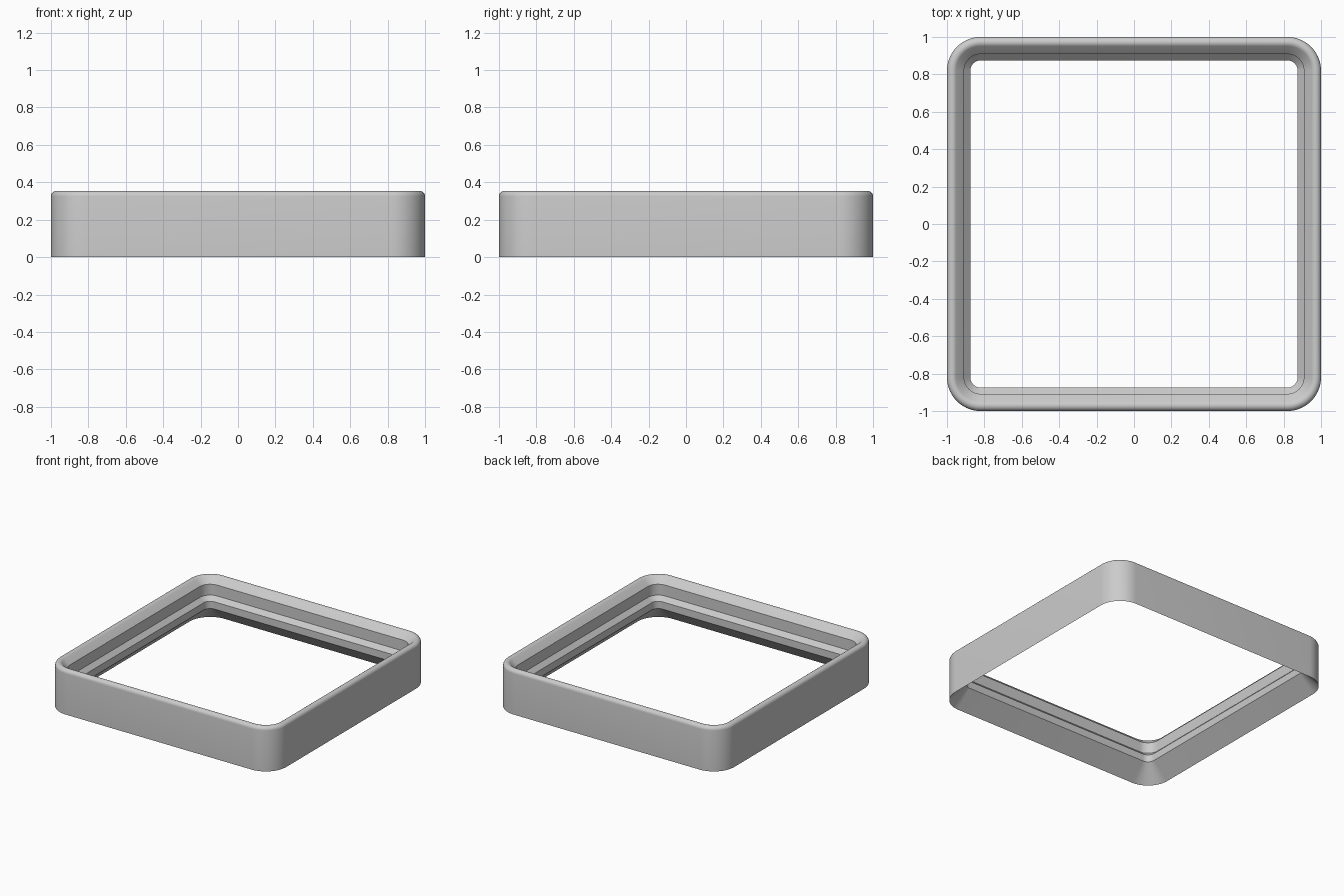
import bpy
import bmesh
from math import sin, cos, pi, radians

cube = bpy.data.objects.get("Cube")
if cube:
    bpy.data.objects.remove(cube, do_unlink=True)

UNIT = 2 / 41.5          # scale from millimetres
CORNER = 3.75            # outer corner radius
HALF = 20.75             # half of the outer width
CORNER_STEPS = 14
TIP = 0.6                # radius of the rounded rim
TIP_STEPS = 8

# Cross-section as (inset from outer wall, height), from the bottom edge inward
profile = [(0, 0), (2.6, 2.6), (2.6, 3.8), (1.9, 4.5), (1.9, 6.3)]
tip_z = 8.2 - TIP * (1 + 2 ** 0.5)
for i in range(TIP_STEPS + 1):
    a = radians(135) * (1 - i / TIP_STEPS)
    profile.append((TIP * (1 - cos(a)), tip_z + TIP * sin(a)))


def rounded_square(inset, z):
    """Points of a rounded square that keeps the same corner centres."""
    points = []
    centre = HALF - CORNER
    radius = CORNER - inset
    for k, (sx, sy) in enumerate([(1, 1), (-1, 1), (-1, -1), (1, -1)]):
        for i in range(CORNER_STEPS + 1):
            a = (k + i / CORNER_STEPS) * pi / 2
            points.append((UNIT * (sx * centre + radius * cos(a)),
                           UNIT * (sy * centre + radius * sin(a)), UNIT * z))
    return points


# Sweep the cross-section around the square
bm = bmesh.new()
rings = [[bm.verts.new(p) for p in rounded_square(*q)] for q in profile]
for r, ring in enumerate(rings):
    above = rings[(r + 1) % len(rings)]
    for i in range(len(ring)):
        j = (i + 1) % len(ring)
        bm.faces.new((ring[i], ring[j], above[j], above[i]))
bmesh.ops.recalc_face_normals(bm, faces=bm.faces)
mesh = bpy.data.meshes.new("stacking_rim")
bm.to_mesh(mesh)
bm.free()
rim = bpy.data.objects.new("stacking_rim", mesh)
bpy.context.collection.objects.link(rim)

# Plain grey plastic
grey = bpy.data.materials.new("light_grey")
grey.use_nodes = True
colour = (0.6, 0.6, 0.6, 1)
grey.diffuse_color = colour
grey.node_tree.nodes["Principled BSDF"].inputs["Base Color"].default_value = colour
mesh.materials.append(grey)

# Smooth corners, crisp ledges
bpy.ops.object.select_all(action='DESELECT')
rim.select_set(True)
bpy.context.view_layer.objects.active = rim
bpy.ops.object.shade_smooth_by_angle(angle=radians(30))
